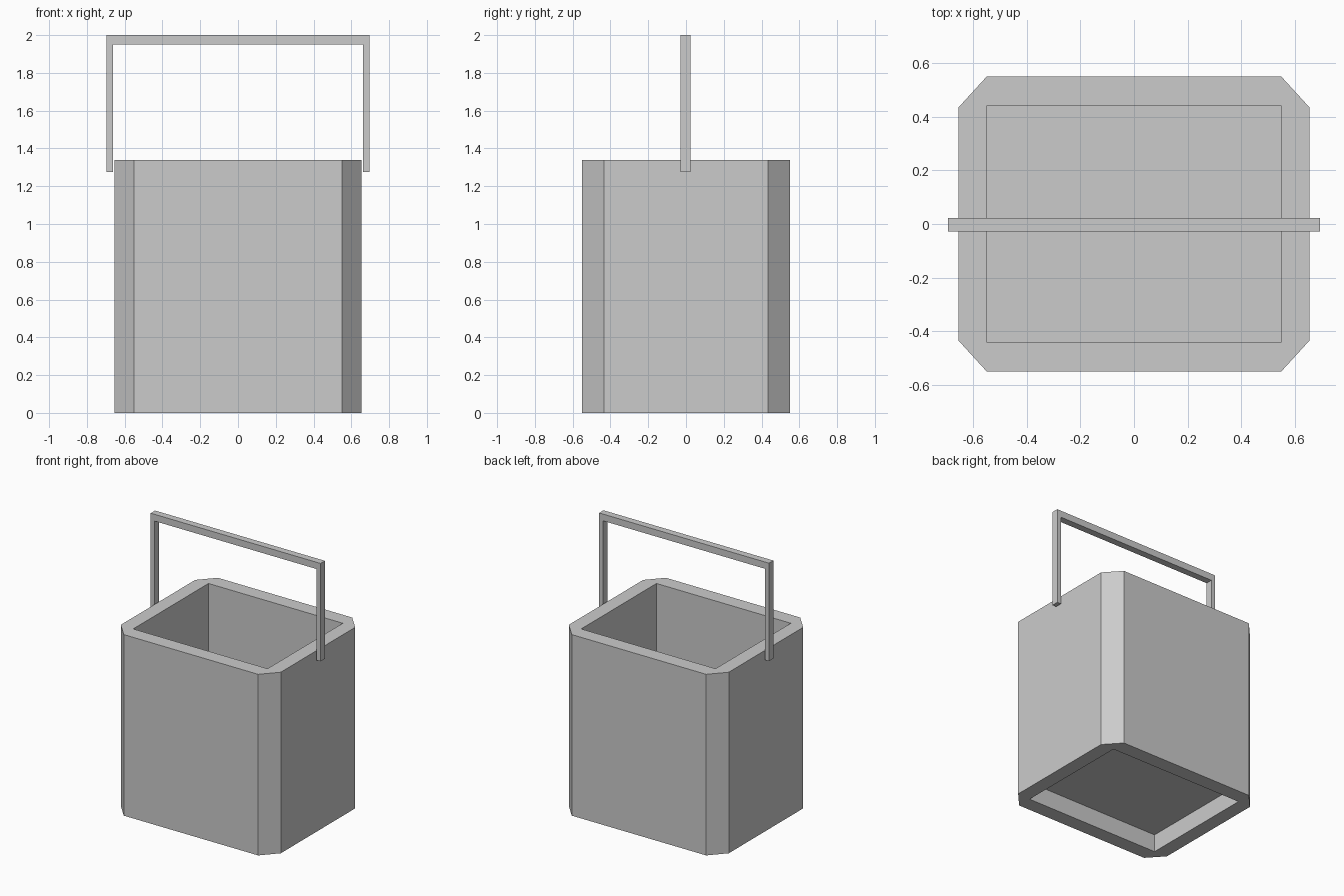
import bpy, bmesh
from mathutils import Vector

if "Cube" in bpy.data.objects:
    bpy.data.objects.remove(bpy.data.objects["Cube"])


def extruded(name, points, faces, offset):
    """Extrude flat faces along an offset into a closed solid."""
    bm = bmesh.new()
    verts = [bm.verts.new(p) for p in points]
    flat = [bm.faces.new([verts[i] for i in f]) for f in faces]
    ext = bmesh.ops.extrude_face_region(bm, geom=flat, use_keep_orig=True)
    moved = [g for g in ext["geom"] if isinstance(g, bmesh.types.BMVert)]
    bmesh.ops.translate(bm, verts=moved, vec=Vector(offset))
    bmesh.ops.recalc_face_normals(bm, faces=bm.faces)
    mesh = bpy.data.meshes.new(name)
    bm.to_mesh(mesh)
    bm.free()
    obj = bpy.data.objects.new(name, mesh)
    bpy.context.collection.objects.link(obj)
    return obj


# Bucket wall: chamfered outline around a rectangular opening
X, Y, CX, CY, IY, HEIGHT = 0.655, 0.55, 0.55, 0.435, 0.44, 1.34
outer = [(-CX, -Y), (CX, -Y), (X, -CY), (X, CY),
         (CX, Y), (-CX, Y), (-X, CY), (-X, -CY)]
inner = [(-CX, -IY), (CX, -IY), (CX, IY), (-CX, IY)]
ring = []
for i in range(4):
    ring.append((2 * i, 2 * i + 1, 8 + (i + 1) % 4, 8 + i))
    ring.append(((2 * i - 1) % 8, 2 * i, 8 + i))
extruded("bucket_wall", [(x, y, 0) for x, y in outer + inner], ring, (0, 0, HEIGHT))

# Floor panel, raised above the bottom rim
extruded("bucket_floor", [(x, y, 0.13) for x, y in inner], [(0, 1, 2, 3)], (0, 0, 0.08))

# Square-cornered carrying handle
HX, LX, Y0 = 0.695, 0.663, -0.028
arch = [(-HX, 1.275), (-HX, 2.0), (HX, 2.0), (HX, 1.275),
        (LX, 1.275), (LX, 1.95), (-LX, 1.95), (-LX, 1.275)]
extruded("handle", [(x, Y0, z) for x, z in arch],
         [(0, 1, 6, 7), (1, 2, 5, 6), (2, 3, 4, 5)], (0, 0.051, 0))
